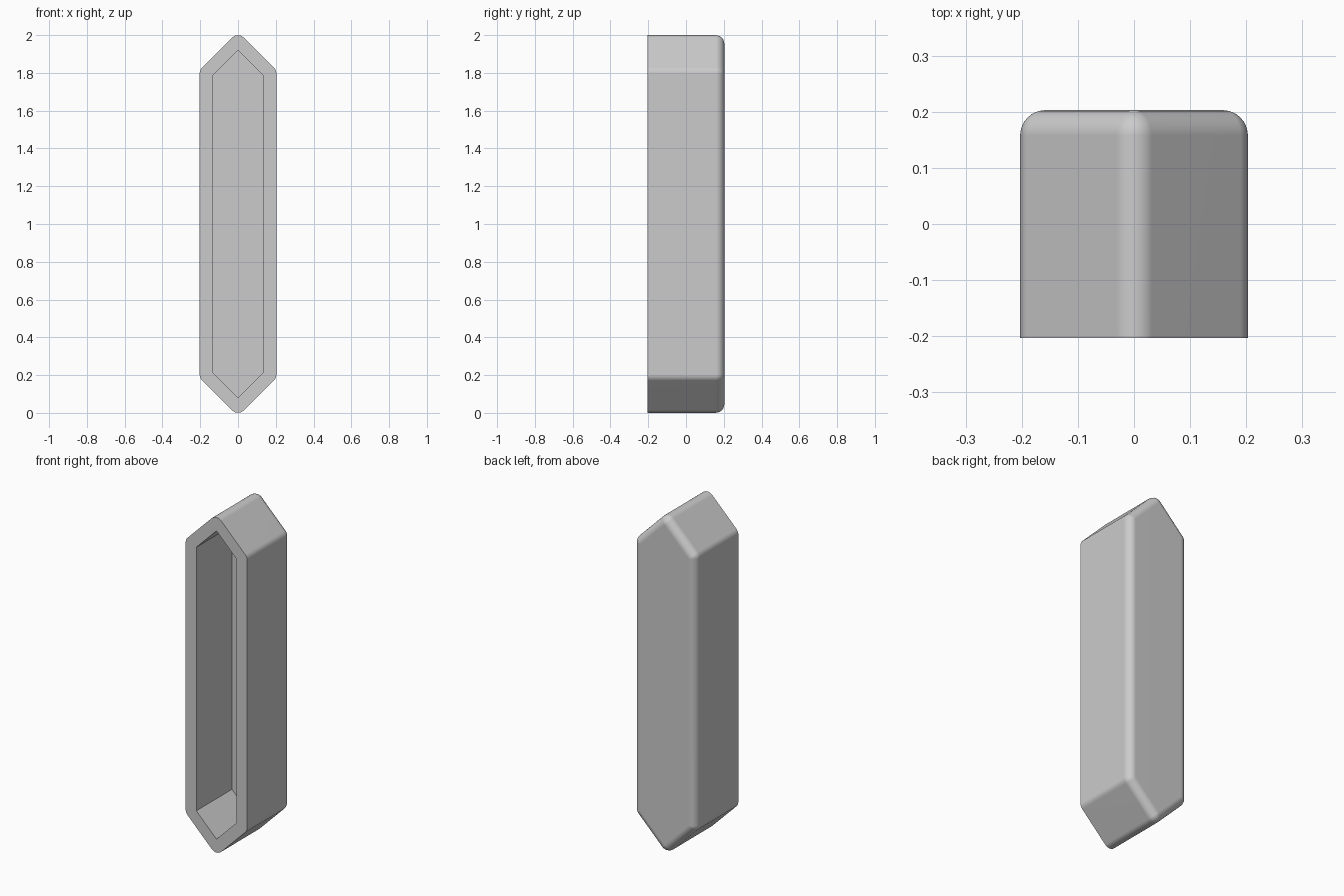
import bpy, bmesh
from math import sin, cos, pi, radians

cube = bpy.data.objects.get("Cube")
if cube:
    bpy.data.objects.remove(cube, do_unlink=True)

HALF = 0.203      # half width and half depth
TIP = 1.018       # unrounded tip, measured from mid height
WALL = 0.07
R = 0.045         # edge rounding
STEPS = 6


def hexagon(inset):
    """Pointed six-sided outline (x, z) moved inwards by inset, clockwise from the top tip."""
    x = HALF - inset
    tip = TIP - inset * 2 ** 0.5
    return [(0, tip), (x, tip - x), (x, x - tip),
            (0, -tip), (-x, x - tip), (-x, tip - x)]


def rounded(radius):
    """Outline with every corner swept by an arc of the given radius."""
    spans = [(135, 45), (45, 0), (0, -45), (-45, -135), (-135, -180), (180, 135)]
    pts = []
    for (cx, cz), (a, b) in zip(hexagon(R), spans):
        for i in range(STEPS + 1):
            t = radians(a + (b - a) * i / STEPS)
            pts.append((cx + radius * cos(t), cz + radius * sin(t)))
    return pts


def ring(bm, pts, y):
    return [bm.verts.new((x, y, z + 1)) for x, z in pts]


def bridge(bm, a, b):
    n = len(a)
    for i in range(n):
        j = (i + 1) % n
        bm.faces.new((a[i], a[j], b[j], b[i]))


bm = bmesh.new()

# Outer shell: straight sides, then a rounded edge into the back
front = ring(bm, rounded(R), -HALF)
last = front
for i in range(STEPS + 1):
    t = pi / 2 * i / STEPS
    nxt = ring(bm, rounded(R * cos(t)), HALF - R + R * sin(t))
    bridge(bm, last, nxt)
    last = nxt
bm.faces.new(last)

# Recess open to the front
mouth = ring(bm, hexagon(WALL), -HALF)
floor = ring(bm, hexagon(WALL), HALF - WALL)
bridge(bm, mouth, floor)
bm.faces.new(floor)

# Flat rim between the shell and the recess
n = STEPS + 1
mid = STEPS // 2
for k in range(6):
    a = k * n + mid
    outer = [front[(a + i) % len(front)] for i in range(n + 1)]
    bm.faces.new(outer + [mouth[(k + 1) % 6], mouth[k]])

bmesh.ops.remove_doubles(bm, verts=bm.verts, dist=0.0001)
bmesh.ops.recalc_face_normals(bm, faces=bm.faces)
mesh = bpy.data.meshes.new("hollow_shell")
bm.to_mesh(mesh)
bm.free()

shell = bpy.data.objects.new("hollow_shell", mesh)
bpy.context.collection.objects.link(shell)

# Plain grey finish
grey = bpy.data.materials.new("light_grey")
grey.use_nodes = True
colour = (0.6, 0.6, 0.6, 1)
grey.diffuse_color = colour
grey.node_tree.nodes["Principled BSDF"].inputs["Base Color"].default_value = colour
mesh.materials.append(grey)

# Smooth rounded edges, crisp rim and recess
bpy.ops.object.select_all(action="DESELECT")
shell.select_set(True)
bpy.context.view_layer.objects.active = shell
bpy.ops.object.shade_smooth_by_angle(angle=radians(35))
weighted = shell.modifiers.new("even_shading", "WEIGHTED_NORMAL")
weighted.keep_sharp = True
